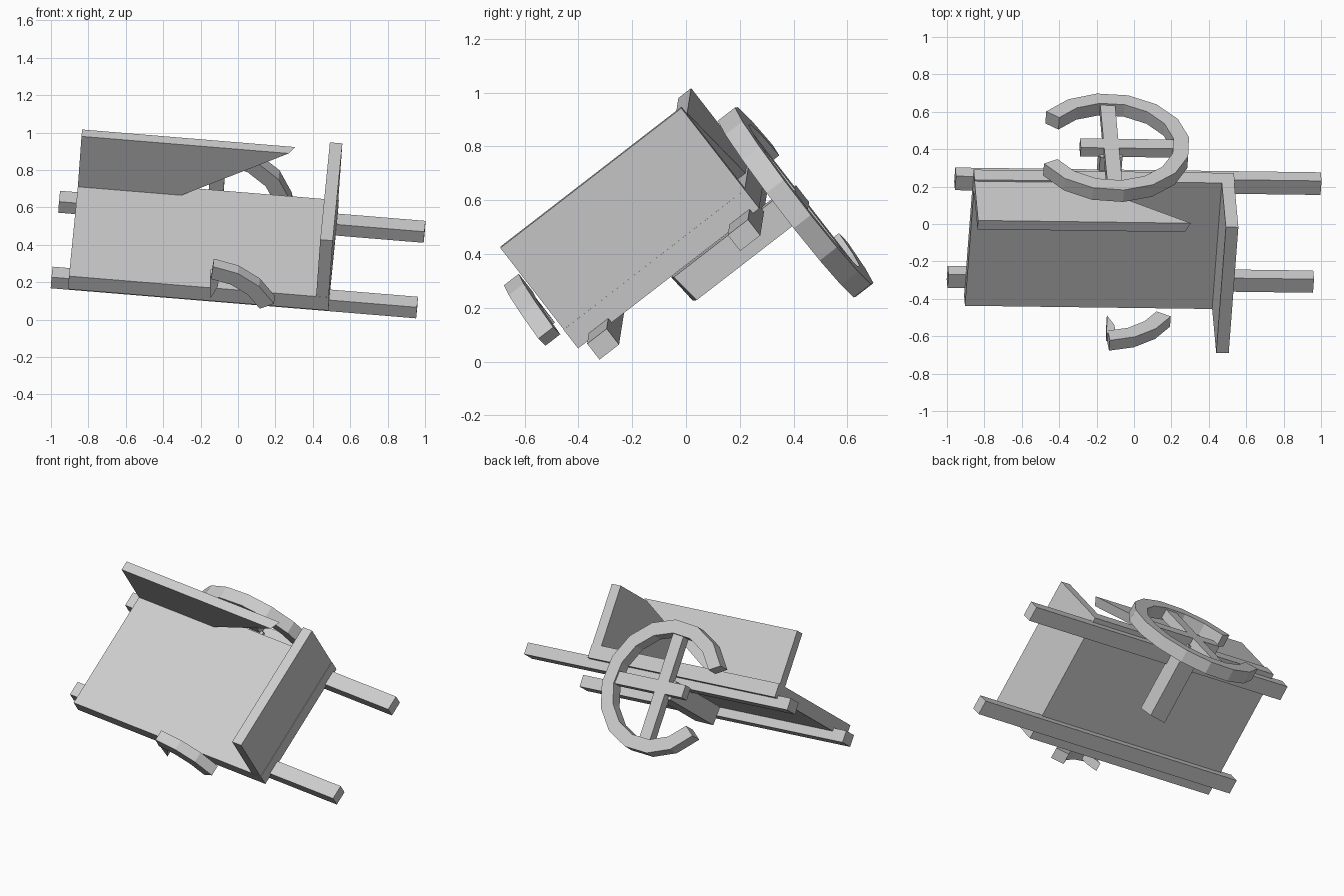
import bpy
from math import cos, sin, radians
from mathutils import Vector, Matrix

if "Cube" in bpy.data.objects:
    bpy.data.objects.remove(bpy.data.objects["Cube"])

# Tilted cart frame: u = length, v = width, w = up from the floor
U = Vector((0.996, -0.013, -0.082)).normalized()
V = Vector((0.065, 0.79, 0.61))
V = (V - U * V.dot(U)).normalized()
W = U.cross(V)
FRAME = Matrix((U, V, W)).transposed().to_4x4()


def loft(name, loops, closed=False):
    """Skin equal-sized loops of (u, v, w) points, capping the ends."""
    n = len(loops[0])
    verts = [p for lp in loops for p in lp]
    faces = []
    for k in range(len(loops) - 1):
        for i in range(n):
            j = (i + 1) % n
            faces.append((k * n + i, k * n + j, (k + 1) * n + j, (k + 1) * n + i))
    last = (len(loops) - 1) * n
    faces += [tuple(reversed(range(n))), tuple(range(last, last + n))]
    me = bpy.data.meshes.new(name)
    me.from_pydata(verts, [], faces)
    import bmesh
    bm = bmesh.new()
    bm.from_mesh(me)
    bmesh.ops.recalc_face_normals(bm, faces=bm.faces)
    bm.to_mesh(me)
    bm.free()
    ob = bpy.data.objects.new(name, me)
    ob.matrix_world = FRAME
    bpy.context.collection.objects.link(ob)
    return ob


def box(name, u, v, w):
    return loft(name, [[(x, v[0], w[0]), (x, v[1], w[0]), (x, v[1], w[1]), (x, v[0], w[1])] for x in u])


def prism(name, profile, v):
    """Extrude a (u, w) outline across the width."""
    return loft(name, [[(a, y, b) for a, b in profile] for y in v])


CU, CW = -0.177, 0.21          # wheel centre
R_OUT, R_IN = 0.422, 0.337


def rim(name, a0, a1, segs, v):
    loops = []
    for i in range(segs + 1):
        a = radians(a0 + (a1 - a0) * i / segs)
        loops.append([(CU + r * cos(a), y, CW + r * sin(a))
                      for r, y in ((R_IN, v[0]), (R_OUT, v[0]), (R_OUT, v[1]), (R_IN, v[1]))])
    return loft(name, loops)


# Body
box("floor", (-0.914, 0.482), (-0.258, 0.595), (0.312, 0.40))
box("near_shaft", (-1.008, 0.953), (-0.192, -0.10), (0.257, 0.332))
box("far_shaft", (-1.008, 0.953), (0.47, 0.565), (0.257, 0.332))
box("end_board", (0.412, 0.479), (-0.257, 0.595), (0.40, 0.785))

# Broken side board with a slanted split end
inner = [(-0.914, 0.40), (-0.358, 0.40), (0.198, 0.742), (-0.914, 0.742)]
outer = [(-0.914, 0.40), (-0.345, 0.40), (0.228, 0.742), (-0.914, 0.742)]
loft("side_board", [[(a, 0.525, b) for a, b in inner], [(a, 0.585, b) for a, b in outer]])

# Snapped axle
h = 0.06
loft("axle", [[(CU - h, 0.135, CW + h), (CU + h, 0.15, CW + h), (CU + h, 0.165, CW - h), (CU - h, 0.145, CW - h)],
              [(CU - h, 0.66, CW + h), (CU + h, 0.66, CW + h), (CU + h, 0.66, CW - h), (CU - h, 0.66, CW - h)]])

# Far wheel with a missing piece of rim and one broken spoke
rim("far_wheel_rim", -142.5, 152, 13, (0.636, 0.717))
s = 0.04
box("upright_spokes", (CU - s, CU + s), (0.646, 0.706), (CW - 0.36, CW + 0.36))
box("cross_spokes", (CU - 0.165, CU + 0.36), (0.646, 0.706), (CW - s, CW + s))

# Near wheel remnant with a splintered spoke stub
rim("near_rim_piece", 86, 29, 3, (-0.37, -0.30))
prism("near_spoke_stub", [(-0.16, 0.56), (-0.11, 0.56), (-0.115, 0.49), (-0.15, 0.405)], (-0.36, -0.305))
